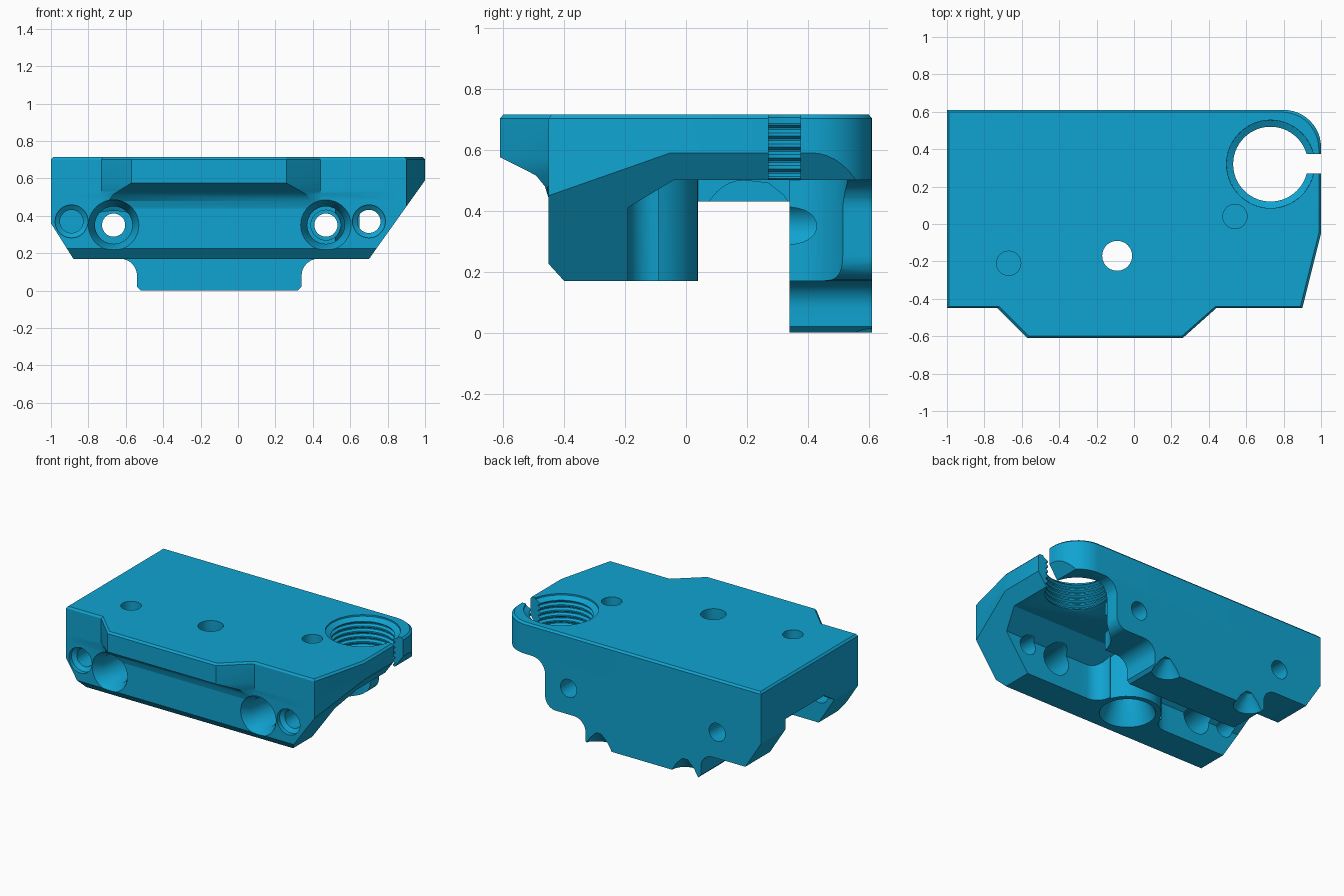
import bpy, bmesh, math
from mathutils import Matrix, Vector

if "Cube" in bpy.data.objects:
    bpy.data.objects.remove(bpy.data.objects["Cube"])

blue = bpy.data.materials.new("bright_blue")
blue.diffuse_color = (0.005, 0.37, 0.64, 1)
blue.use_nodes = True
blue.node_tree.nodes["Principled BSDF"].inputs["Base Color"].default_value = blue.diffuse_color


def make(name, bm):
    bmesh.ops.recalc_face_normals(bm, faces=bm.faces)
    me = bpy.data.meshes.new(name)
    bm.to_mesh(me)
    bm.free()
    ob = bpy.data.objects.new(name, me)
    bpy.context.collection.objects.link(ob)
    me.materials.append(blue)
    return ob


def loft(name, rings):
    """Closed skin through rings with equal point counts."""
    bm = bmesh.new()
    vs = [[bm.verts.new(p) for p in r] for r in rings]
    n = len(vs[0])
    for a, b in zip(vs, vs[1:]):
        for i in range(n):
            j = (i + 1) % n
            bm.faces.new((a[i], a[j], b[j], b[i]))
    bm.faces.new(vs[0])
    bm.faces.new(vs[-1])
    return make(name, bm)


def prism_x(name, yz, x0, x1):
    return loft(name, [[(x, y, z) for y, z in yz] for x in (x0, x1)])


def prism_y(name, xz, y0, y1):
    return loft(name, [[(x, y, z) for x, z in xz] for y in (y0, y1)])


def arc(cx, cy, r, a0, a1, n=10):
    return [(cx + r * math.cos(math.radians(a0 + (a1 - a0) * i / n)),
             cy + r * math.sin(math.radians(a0 + (a1 - a0) * i / n))) for i in range(n + 1)]


def lathe_z(name, x, y, profile, n=48):
    """Round solid about a vertical axis; profile is (radius, z)."""
    return loft(name, [[(x + r * math.cos(2 * math.pi * i / n),
                         y + r * math.sin(2 * math.pi * i / n), z) for i in range(n)]
                       for r, z in profile])


def lathe_y(name, x, z, profile, n=36):
    """Round solid about a front-back axis; profile is (radius, y)."""
    return loft(name, [[(x + r * math.cos(2 * math.pi * i / n), y,
                         z + r * math.sin(2 * math.pi * i / n)) for i in range(n)]
                       for r, y in profile])


def outline(z, t, back=-0.45, grow=0.0):
    """Plan of the block; t sets how far the front bulge sticks out."""
    pts = [(-1, back), (-0.73, back), (-0.70 + 0.13 * t, back - 0.16 * t),
           (0.40 - 0.14 * t, back - 0.16 * t), (0.44, back), (0.9, back), (1, -0.05)]
    pts += arc(0.8, 0.41, 0.2, 0, 90, 12) + [(-1, 0.61)]
    return [(x * (1 - grow), y * (1 - 1.6 * grow), z) for x, y in pts]


# main block with front bulge, lower front chamfer and softened top edge
body = loft("mount_block", [
    outline(0.17, 0, -0.40), outline(0.225, 0), outline(0.44, 0), outline(0.48, 0.08),
    outline(0.515, 0.26), outline(0.535, 0.5), outline(0.575, 1),
    outline(0.702, 1), outline(0.715, 1, grow=0.012)])


def boolean(tool, op='DIFFERENCE'):
    m = body.modifiers.new(tool.name, 'BOOLEAN')
    m.operation = op
    m.solver = 'EXACT'
    m.object = tool
    bpy.context.view_layer.objects.active = body
    bpy.ops.object.modifier_apply(modifier=m.name)
    bpy.data.objects.remove(tool, do_unlink=True)


# lower tongue of the back wall, with concave shoulders
tongue = (arc(-0.63, 0.08, 0.09, 90, 0, 8) + [(-0.54, 0.02), (-0.52, 0), (0.32, 0), (0.34, 0.02)]
          + arc(0.43, 0.08, 0.09, 180, 90, 8) + [(0.43, 0.3), (-0.63, 0.3)])
boolean(prism_y("tongue", tongue, 0.25, 0.61), 'UNION')

# side pockets behind the front wall
boolean(prism_x("right_pocket", [(-0.19, -0.1), (-0.19, 0.41), (-0.04, 0.5),
                                 (0.34, 0.5), (0.34, -0.1)], -0.09, 1.2))
boolean(prism_x("left_pocket", [(-0.19, -0.1), (-0.19, 0.36), (-0.08, 0.43),
                                (0.34, 0.43), (0.34, -0.1)], -1.2, -0.09))

# central boss, flared into the front wall
boss = [(-0.45, -0.25), (-0.45, -0.19)] + arc(-0.40, -0.09, 0.1, -90, 0, 6)
boss += arc(-0.09, -0.17, 0.21, 160, 20, 16) + arc(0.22, -0.09, 0.1, 180, 270, 6)
boss += [(0.27, -0.19), (0.27, -0.25)]
boolean(loft("boss", [[(x, y, z) for x, y in boss] for z in (0.17, 0.6)]), 'UNION')

# arched channel
channel = [(0.04, -0.1)] + arc(0.19, 0.30, 0.15, 180, 90, 10)
channel = [(y, z if z < 0.3 else 0.3 + (z - 0.3) * 1.33) for y, z in channel]
channel += [(0.27, 0.49), (0.32, 0.45), (0.34, 0.42), (0.34, -0.1)]
boolean(prism_x("channel", channel, -0.34, 0.5))

# sloped ends
boolean(prism_y("right_slope", [(0.63, 0.07), (1.15, 0.8), (1.15, 0.07)], -0.8, 0.8))
boolean(prism_y("left_slope", [(-0.817, 0.07), (-1.1, 0.518), (-1.1, 0.07)], -0.8, 0.8))

# raised right end of the back wall
relief = [(0.57, 0.1), (0.57, 0.17)] + arc(0.57, 0.25, 0.08, -90, 0, 6)
relief += arc(0.75, 0.40, 0.1, 180, 90, 8) + [(1.2, 0.5), (1.2, 0.1)]
boolean(prism_y("wall_relief", relief, 0.3, 0.8))

# threaded clamp bore with clearance below and a slit
bore = [(0.21, -0.1), (0.21, 0.50)]
for i in range(5):
    z = 0.505 + i * 0.036
    bore += [(0.2, z), (0.2, z + 0.006), (0.216, z + 0.016), (0.216, z + 0.022), (0.2, z + 0.032)]
bore += [(0.2, 0.686), (0.235, 0.705), (0.24, 0.8)]
boolean(lathe_z("threaded_bore", 0.73, 0.32, bore, 56))
boolean(prism_x("slit", [(0.27, -0.1), (0.375, -0.1), (0.375, 0.9), (0.27, 0.9)], 0.88, 1.2))

# vertical holes: through hole with funnel, then two blind holes
boolean(lathe_z("funnel_hole", -0.09, -0.17, [(0.19, 0.1), (0.175, 0.17), (0.08, 0.38), (0.08, 0.9)]))
for x, y in ((-0.67, -0.21), (0.54, 0.04)):
    boolean(lathe_z("blind_hole", x, y, [(0.065, 0.56), (0.065, 0.9)], 32))

# horizontal bolt holes
for x in (-0.665, 0.47):
    boolean(lathe_y("bolt_hole", x, 0.35, [(0.135, -0.6), (0.135, -0.45), (0.1, -0.38),
                                           (0.1, -0.1), (0.062, -0.08), (0.062, 0.8)]))
boolean(lathe_y("nut_seat", 0.47, 0.35, [(0.08, 0.3), (0.08, 0.43)]))
for x in (-0.89, 0.70):
    boolean(lathe_y("small_hole", x, 0.37, [(0.088, -0.6), (0.088, -0.42), (0.062, -0.40), (0.062, 0.0)]))

# notches in the lower back edge
for x in (-0.42, 0.24):
    boolean(lathe_z("edge_notch", x, 0.612, [(0.12, -0.02), (0.1, 0.0), (0.07, 0.05), (0.02, 0.10)], 32))

# smooth round surfaces, keep edges sharp
bpy.ops.object.select_all(action='DESELECT')
body.select_set(True)
bpy.context.view_layer.objects.active = body
bpy.ops.object.shade_smooth_by_angle(angle=math.radians(30))
